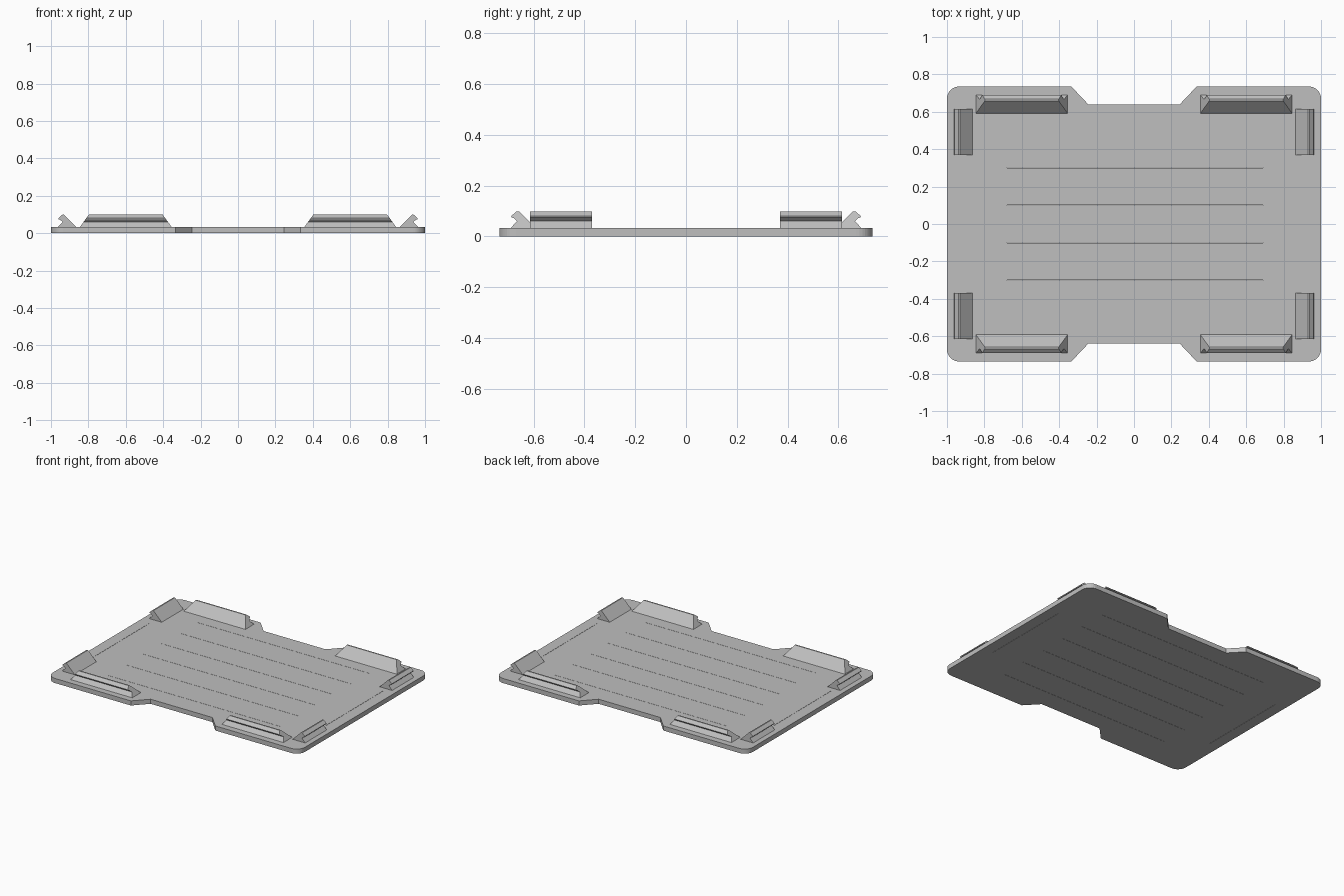
import bpy, bmesh, math

if "Cube" in bpy.data.objects:
    bpy.data.objects.remove(bpy.data.objects["Cube"])

grey = bpy.data.materials.new("light_grey")
grey.diffuse_color = (0.52, 0.52, 0.52, 1)
grey.use_nodes = True
grey.node_tree.nodes["Principled BSDF"].inputs["Base Color"].default_value = grey.diffuse_color

TOP = 0.033   # upper surface of the base plate


def make_object(name, bm):
    bmesh.ops.recalc_face_normals(bm, faces=bm.faces)
    mesh = bpy.data.meshes.new(name)
    bm.to_mesh(mesh)
    bm.free()
    mesh.materials.append(grey)
    obj = bpy.data.objects.new(name, mesh)
    bpy.context.collection.objects.link(obj)
    return obj


def loft(name, ring_a, ring_b):
    """Closed solid between two matching rings of points."""
    bm = bmesh.new()
    a = [bm.verts.new(p) for p in ring_a]
    b = [bm.verts.new(p) for p in ring_b]
    bm.faces.new(a)
    bm.faces.new(b[::-1])
    n = len(a)
    for i in range(n):
        j = (i + 1) % n
        bm.faces.new((a[i], b[i], b[j], a[j]))
    return make_object(name, bm)


# Base plate: quarter outline with rounded corner and notch, mirrored round
HX, HY, R = 1.0, 0.735, 0.065
quarter = [(HX - R + R * math.cos(t), HY - R + R * math.sin(t))
           for t in (math.pi / 2 * i / 8 for i in range(9))]
quarter += [(0.335, HY), (0.245, 0.64)]
half = quarter + [(-x, y) for x, y in reversed(quarter)]
outline = half + [(x, -y) for x, y in reversed(half)]
plate = loft("base_plate", [(x, y, 0) for x, y in outline],
             [(x, y, TOP) for x, y in outline])

# Hairline slits through the plate
slits = bmesh.new()


def slit(x0, x1, y0, y1):
    made = bmesh.ops.create_cube(slits, size=1)["verts"]
    for v in made:
        v.co = ((x0 + x1) / 2 + v.co.x * (x1 - x0),
                (y0 + y1) / 2 + v.co.y * (y1 - y0), v.co.z * 0.2)


W = 0.0008
for i in range(6):
    y = -0.5 + 0.2 * i
    slit(-0.68, 0.69, y - W, y + W)
for s in (-1, 1):
    slit(s * 0.92 - W, s * 0.92 + W, -0.33, 0.33)
cutter = make_object("slit_cutter", slits)
cutter.hide_render = True
cutter.hide_viewport = True
cut = plate.modifiers.new("slits", 'BOOLEAN')
cut.operation = 'DIFFERENCE'
cut.solver = 'EXACT'
cut.object = cutter

# Hooked clip cross-section: (outward distance from inner foot, height)
HOOK = [(0.0, TOP - 0.002), (0.0, TOP), (0.066, 0.099), (0.075, 0.099),
        (0.097, 0.080), (0.095, 0.074), (0.088, 0.073), (0.074, 0.060),
        (0.099, TOP), (0.099, TOP - 0.002)]


def clip(name, u0, u1, foot, taper, place):
    """Extrude the hook from u0 to u1; taper draws the ends in with height."""
    def ring(u, sign):
        return [place(u + sign * taper * max(0, z - TOP), foot + d, z)
                for d, z in HOOK]
    loft(name, ring(u0, 1), ring(u1, -1))


for sx, xn in ((-1, "left"), (1, "right")):
    for sy, yn in ((-1, "front"), (1, "back")):
        # Long clips on the front and back edges, with sloped ends
        clip(f"long_clip_{yn}_{xn}", 0.355, 0.845, 0.592, 0.72,
             lambda u, d, z: (sx * u, sy * d, z))
        # Short clips on the left and right edges, with straight ends
        clip(f"short_clip_{yn}_{xn}", 0.37, 0.615, 0.864, 0.0,
             lambda u, d, z: (sx * d, sy * u, z))
